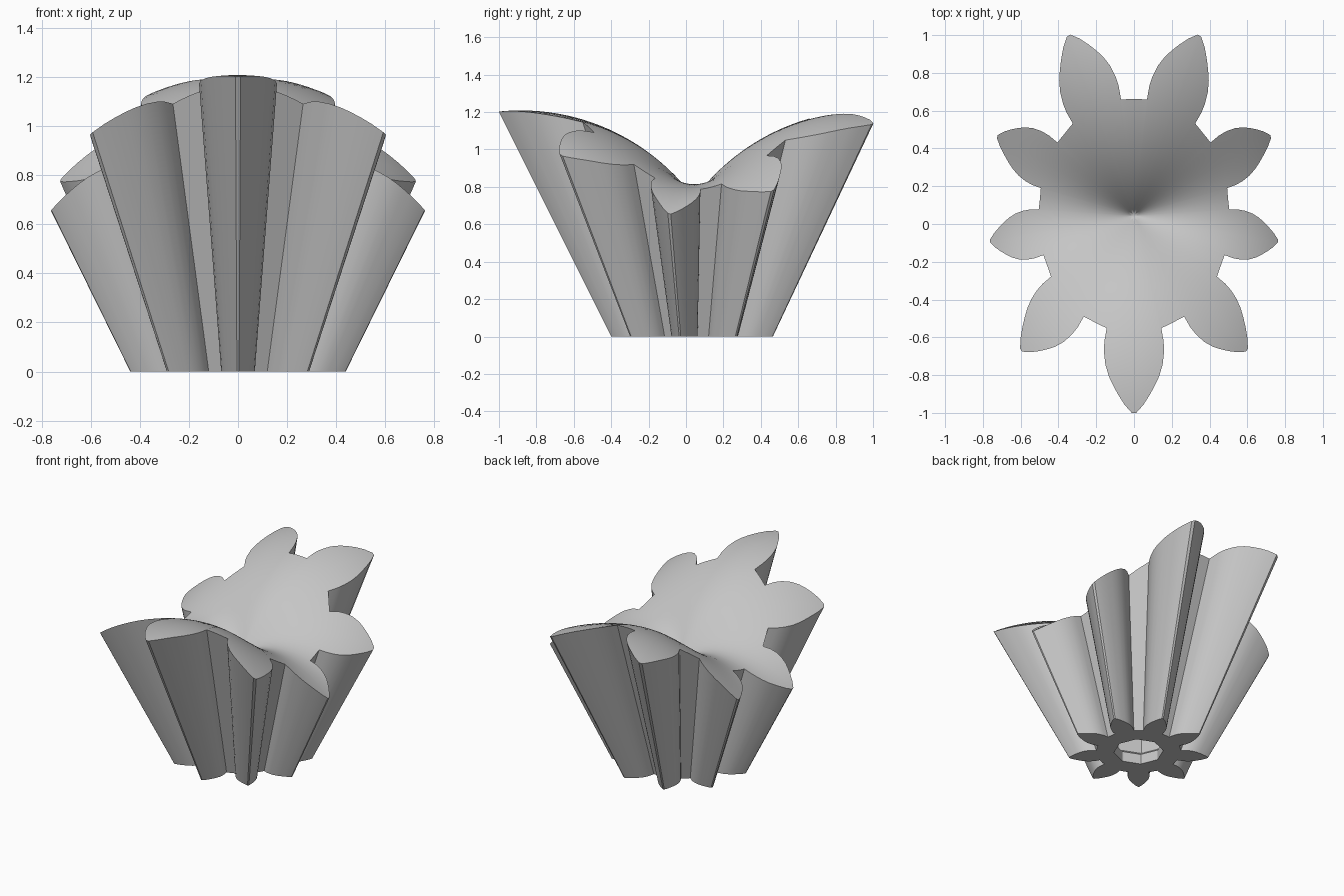
import bpy, bmesh, math
from mathutils import Vector

cube = bpy.data.objects.get("Cube")
if cube:
    bpy.data.objects.remove(cube, do_unlink=True)

TEETH = 9
APEX = Vector((0, 0.045, -0.89))      # all flanks run towards this point
HALF_ANGLE = math.atan(0.5)
RINGS = 24
BORE = 0.157
BORE_SIDES = 8

# Half tooth on the unit cone section: (radial, sideways), tip to root
HALF = [(0.5, 0.005), (0.478, 0.024), (0.453, 0.040), (0.43, 0.053), (0.408, 0.064),
        (0.38, 0.073), (0.35, 0.077), (0.325, 0.0765), (0.293, 0.071)]


def tooth_outline():
    """Closed gear outline, tooth by tooth, with extra points along each root."""
    tooth = [(u, -v) for u, v in reversed(HALF)] + HALF
    corners = []
    for i in range(TEETH):
        a = -math.pi / 2 + i * math.tau / TEETH
        c, s = math.cos(a), math.sin(a)
        corners.append([Vector((u * c - v * s, u * s + v * c)) for u, v in tooth])
    pts = []
    for i, t in enumerate(corners):
        nxt = corners[(i + 1) % TEETH][0]
        pts += t + [t[-1].lerp(nxt, k / 4) for k in (1, 2, 3)]
    return pts


def on_top(p):
    """Point of the wavy, dimpled top face along the ray through section point p."""
    d = Vector((p.x, p.y, 1)).normalized()
    t = math.atan(p.length) / HALF_ANGLE
    wave = 0.63 * math.sin(math.atan2(p.y, p.x)) ** 2
    return APEX + d * (1.63 + (0.38 + wave) * t - 0.3 * t * t)


def on_bore(p, radius, z):
    """Point of a many-sided bore at the same angle as p."""
    a = math.atan2(p.y, p.x)
    step = math.tau / BORE_SIDES
    r = radius * math.cos(step / 2) / math.cos(a % step - step / 2)
    return Vector((r * math.cos(a), APEX.y + r * math.sin(a), z))


def bridge(bm, lower, upper):
    n = len(lower)
    for i in range(n):
        j = (i + 1) % n
        bm.faces.new((lower[i], lower[j], upper[j], upper[i]))


def build_gear():
    bm = bmesh.new()
    outline = tooth_outline()
    n = len(outline)
    rows = []
    # Blind bore, then bottom face, flanks and top face as one chain of loops
    for radius, z in ((BORE * 1.25, 0.4), (BORE * 1.25, 0.1), (BORE, 0.07), (BORE, 0)):
        rows.append([bm.verts.new(on_bore(p, radius, z)) for p in outline])
    rows.append([bm.verts.new((p.x * -APEX.z, APEX.y + p.y * -APEX.z, 0)) for p in outline])
    for k in range(RINGS, 0, -1):
        rows.append([bm.verts.new(on_top(p * (k / RINGS))) for p in outline])
    for lower, upper in zip(rows, rows[1:]):
        bridge(bm, lower, upper)
    # Close the bore and the middle of the top
    bm.faces.new(rows[0][::-1])
    centre = bm.verts.new(on_top(Vector((0, 0))))
    for i in range(n):
        bm.faces.new((rows[-1][i], rows[-1][(i + 1) % n], centre))
    bmesh.ops.recalc_face_normals(bm, faces=bm.faces[:])
    mesh = bpy.data.meshes.new("wavy_bevel_gear")
    bm.to_mesh(mesh)
    bm.free()
    return mesh


# Material
grey = bpy.data.materials.new("plain_grey")
grey.use_nodes = True
colour = (0.56, 0.56, 0.56, 1)
grey.diffuse_color = colour
grey.node_tree.nodes["Principled BSDF"].inputs["Base Color"].default_value = colour

# Gear object
gear = bpy.data.objects.new("wavy_bevel_gear", build_gear())
bpy.context.collection.objects.link(gear)
gear.data.materials.append(grey)
bpy.ops.object.select_all(action='DESELECT')
gear.select_set(True)
bpy.context.view_layer.objects.active = gear
bpy.ops.object.shade_smooth_by_angle(angle=math.radians(25))
